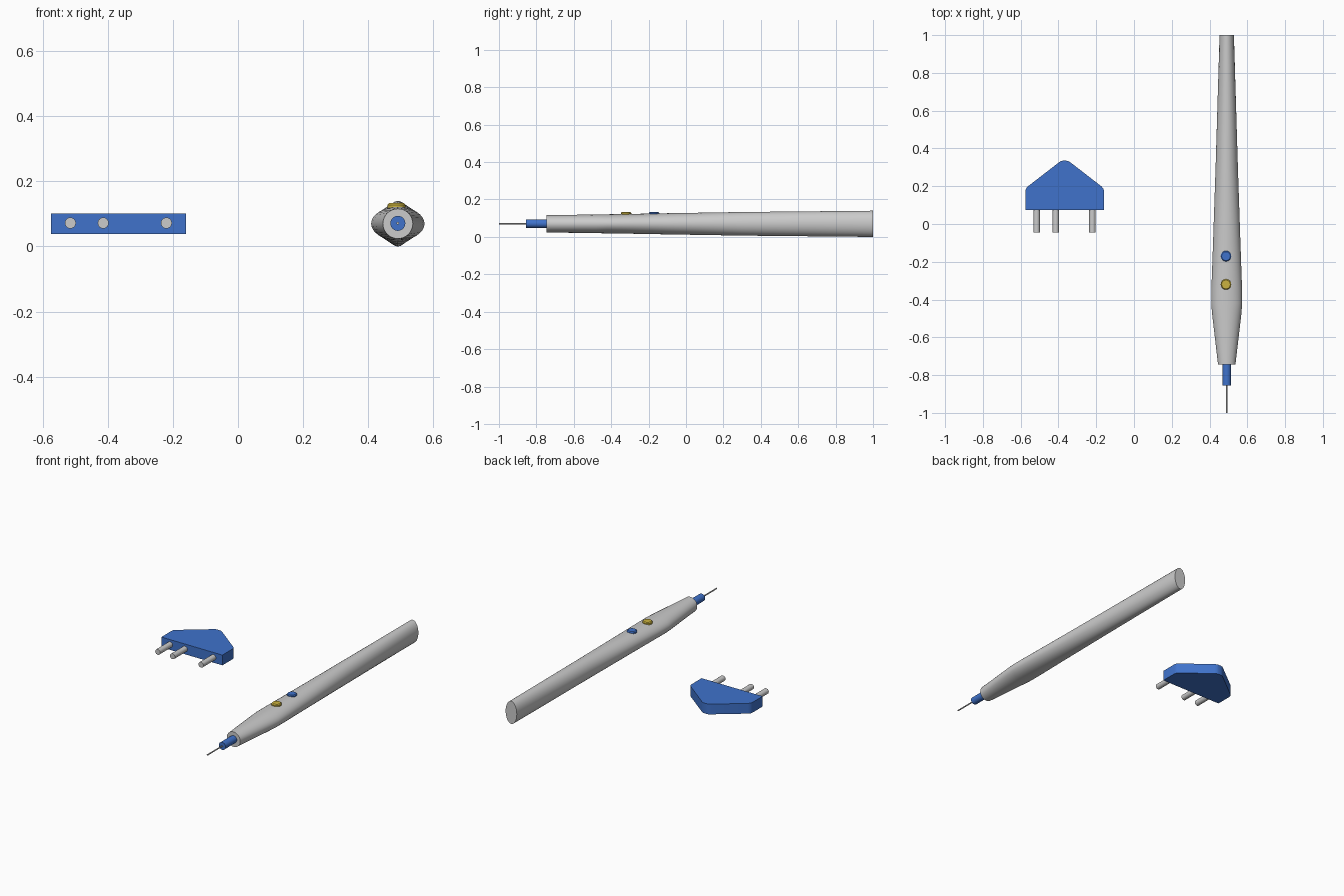
import bpy, bmesh, math

if "Cube" in bpy.data.objects:
    bpy.data.objects.remove(bpy.data.objects["Cube"])

PEN_X, PEN_Z = 0.491, 0.07


def material(name, color):
    m = bpy.data.materials.new(name)
    m.diffuse_color = color
    m.use_nodes = True
    m.node_tree.nodes["Principled BSDF"].inputs["Base Color"].default_value = m.diffuse_color
    return m


BLUE = material("blue", (0.05, 0.17, 0.6, 1))
YELLOW = material("yellow", (0.6, 0.45, 0.05, 1))


def finish(name, bm, mat=None):
    bmesh.ops.recalc_face_normals(bm, faces=bm.faces)
    mesh = bpy.data.meshes.new(name)
    bm.to_mesh(mesh)
    bm.free()
    ob = bpy.data.objects.new(name, mesh)
    bpy.context.collection.objects.link(ob)
    if mat:
        mesh.materials.append(mat)
    bpy.ops.object.select_all(action='DESELECT')
    ob.select_set(True)
    bpy.context.view_layer.objects.active = ob
    bpy.ops.object.shade_smooth_by_angle(angle=math.radians(30))
    return ob


def loft(name, sections, point, mat=None, sides=32):
    """Skin ellipses (position, radius a, radius b), capping both ends."""
    bm = bmesh.new()
    rings = []
    for t, ra, rb in sections:
        angles = [2 * math.pi * i / sides for i in range(sides)]
        rings.append([bm.verts.new(point(t, ra * math.cos(a), rb * math.sin(a)))
                      for a in angles])
    for r0, r1 in zip(rings, rings[1:]):
        for i in range(sides):
            j = (i + 1) % sides
            bm.faces.new((r0[i], r0[j], r1[j], r1[i]))
    bm.faces.new(rings[0])
    bm.faces.new(rings[-1])
    return finish(name, bm, mat)


def rod(name, x, z, y0, y1, r, mat=None, sides=24):
    return loft(name, [(y0, r, r), (y1, r, r)],
                lambda t, a, b: (x + a, t, z + b), mat, sides)


# Pen handle: round nose, wide grip, tall oval tail
loft("pen_handle",
     [(-0.745, 0.046, 0.046), (-0.48, 0.077, 0.05), (-0.42, 0.082, 0.051),
      (-0.34, 0.081, 0.052), (-0.1, 0.0725, 0.0565), (0.3, 0.059, 0.063),
      (1.0, 0.038, 0.07)],
     lambda t, a, b: (PEN_X + a, t, PEN_Z + b))

# Nose sleeve and needle
rod("nose_sleeve", PEN_X, PEN_Z + 0.001, -0.855, -0.7, 0.023, BLUE)
rod("needle", PEN_X, PEN_Z + 0.001, -1.0, -0.82, 0.004, sides=12)

# Push buttons with bevelled rims
for name, y, mat in (("front_button", -0.32, YELLOW), ("rear_button", -0.17, BLUE)):
    loft(name, [(0.105, 0.028, 0.028), (0.128, 0.028, 0.028), (0.133, 0.023, 0.023)],
         lambda t, a, b: (PEN_X - 0.004 + a, y + b, t), mat, 24)

# Plug housing: extruded outline with softened corners
PLUG_X = -0.367
half = [(0.208, 0.075), (0.208, 0.175), (0.205, 0.187), (0.195, 0.199),
        (0.032, 0.325), (0.02, 0.333), (0.01, 0.335)]
outline = half + [(-x, y) for x, y in reversed(half)]
bm = bmesh.new()
base = bm.faces.new([bm.verts.new((PLUG_X + x, y, 0.039)) for x, y in outline])
top = bmesh.ops.extrude_face_region(bm, geom=[base], use_keep_orig=True)
bmesh.ops.translate(bm, vec=(0, 0, 0.063),
                    verts=[v for v in top["geom"] if isinstance(v, bmesh.types.BMVert)])
finish("plug_housing", bm, BLUE)

# Plug pins
for i, x in enumerate((-0.515, -0.414, -0.22)):
    rod(f"plug_pin_{i + 1}", x, 0.072, -0.046, 0.1, 0.017)
